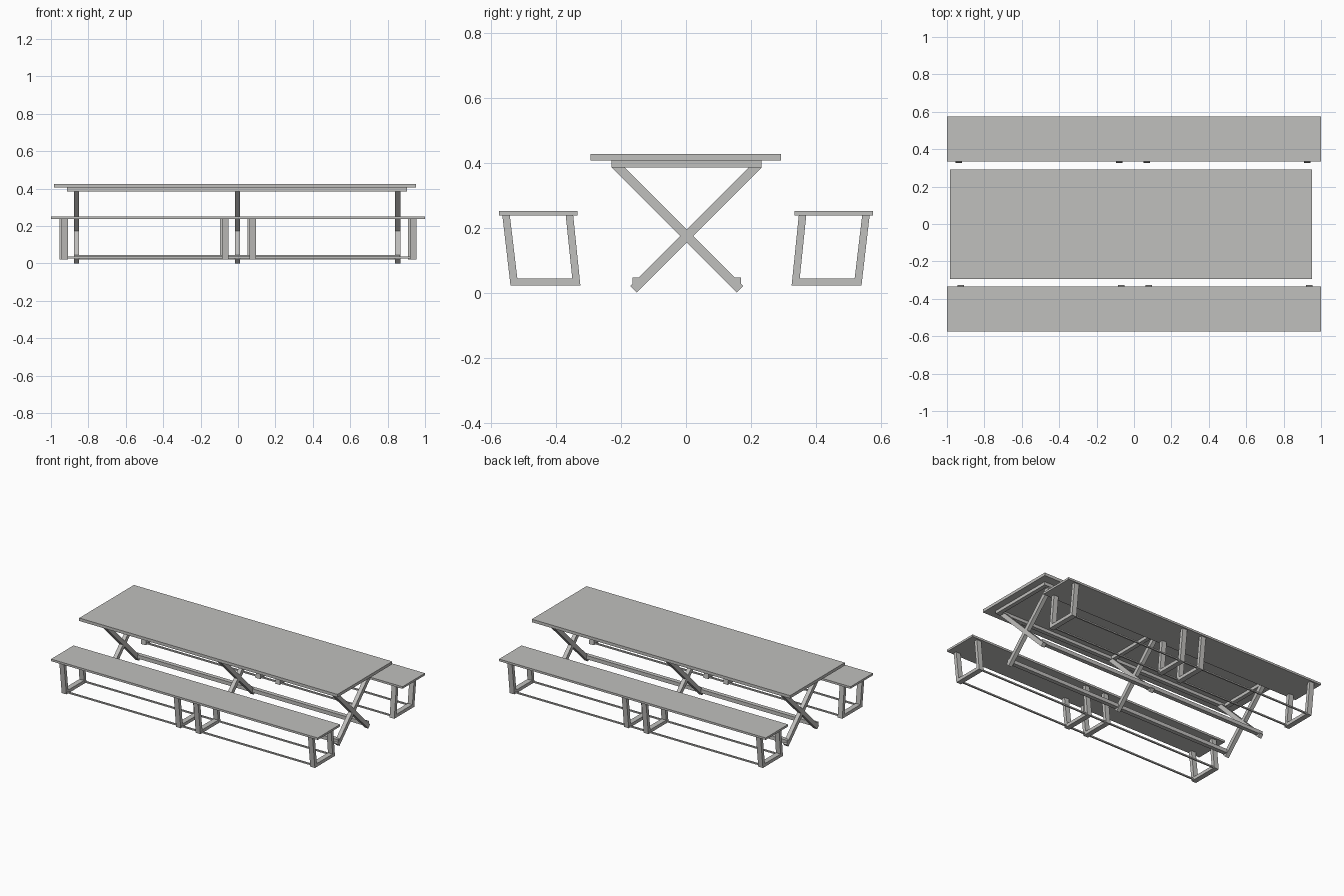
import bpy, bmesh
from mathutils import Matrix
import math

if "Cube" in bpy.data.objects:
    bpy.data.objects.remove(bpy.data.objects["Cube"])

mat = bpy.data.materials.new("light grey")
mat.diffuse_color = (0.53, 0.525, 0.51, 1)
mat.use_nodes = True
mat.node_tree.nodes["Principled BSDF"].inputs["Base Color"].default_value = mat.diffuse_color


def finish(bm, name, rot):
    if rot:  # turn half way round z for the opposite bench
        bmesh.ops.rotate(bm, verts=bm.verts, cent=(0, 0, 0),
                         matrix=Matrix.Rotation(math.pi, 3, 'Z'))
    bmesh.ops.recalc_face_normals(bm, faces=bm.faces)
    me = bpy.data.meshes.new(name)
    bm.to_mesh(me)
    bm.free()
    me.materials.append(mat)
    ob = bpy.data.objects.new(name, me)
    bpy.context.collection.objects.link(ob)


def prism(name, x0, x1, profile, rot=False):
    """Extrude a (y, z) outline along x."""
    bm = bmesh.new()
    a = [bm.verts.new((x0, y, z)) for y, z in profile]
    b = [bm.verts.new((x1, y, z)) for y, z in profile]
    n = len(profile)
    bm.faces.new(a)
    bm.faces.new(b[::-1])
    for i in range(n):
        j = (i + 1) % n
        bm.faces.new((a[i], a[j], b[j], b[i]))
    finish(bm, name, rot)


def box(name, x0, x1, y0, y1, z0, z1, rot=False):
    prism(name, x0, x1, [(y0, z0), (y1, z0), (y1, z1), (y0, z1)], rot)


# Table top
box("table_top", -0.985, 0.952, -0.294, 0.292, 0.406, 0.426)

# Frame under the top
for s, n in ((-1, "front"), (1, "back")):
    y0, y1 = sorted((s * 0.231 + 0.002, s * 0.203 + 0.002))
    box("frame_rail_" + n, -0.914, 0.904, y0, y1, 0.385, 0.406)
for n, x0, x1 in (("left", -0.914, -0.886), ("right", 0.876, 0.904),
                  ("middle", -0.016, 0.011)):
    box("frame_cross_" + n, x0, x1, -0.201, 0.205, 0.385, 0.406)

# Crossed legs
for x in (-0.864, -0.003, 0.854):
    for s in (-1, 1):
        pts = [(-0.231, 0.385), (-0.191, 0.385), (0.174, 0.020), (0.154, 0.0)]
        prism("table_leg", x - 0.0135, x + 0.0135,
              [(s * y + 0.002, z) for y, z in pts])

# Long foot rails of the table
for s in (-1, 1):
    y0, y1 = sorted((s * 0.138 + 0.002, s * 0.167 + 0.002))
    box("table_foot_rail", -0.877, 0.866, y0, y1, 0.021, 0.046)

# Two benches, the back one turned round
for rot, n in ((False, "front"), (True, "back")):
    box(n + "_bench_seat", -1, 1, -0.575, -0.334, 0.237, 0.251, rot)
    for x in (-0.927, -0.069, 0.0785, 0.9375):
        a, b = x - 0.0175, x + 0.0175
        # slanted uprights and the bar joining their feet
        prism(n + "_bench_outer_leg", a, b,
              [(-0.565, 0.237), (-0.542, 0.237), (-0.519, 0.044),
               (-0.517, 0.022), (-0.540, 0.022)], rot)
        prism(n + "_bench_inner_leg", a, b,
              [(-0.370, 0.237), (-0.347, 0.237), (-0.325, 0.022),
               (-0.348, 0.022), (-0.350, 0.044)], rot)
        box(n + "_bench_foot_bar", a, b, -0.520, -0.347, 0.022, 0.044, rot)
    # thin rods tying the bench frames together
    for y in (-0.527, -0.338):
        box(n + "_bench_rod", -0.927, 0.9375, y - 0.005, y + 0.005,
            0.027, 0.036, rot)
